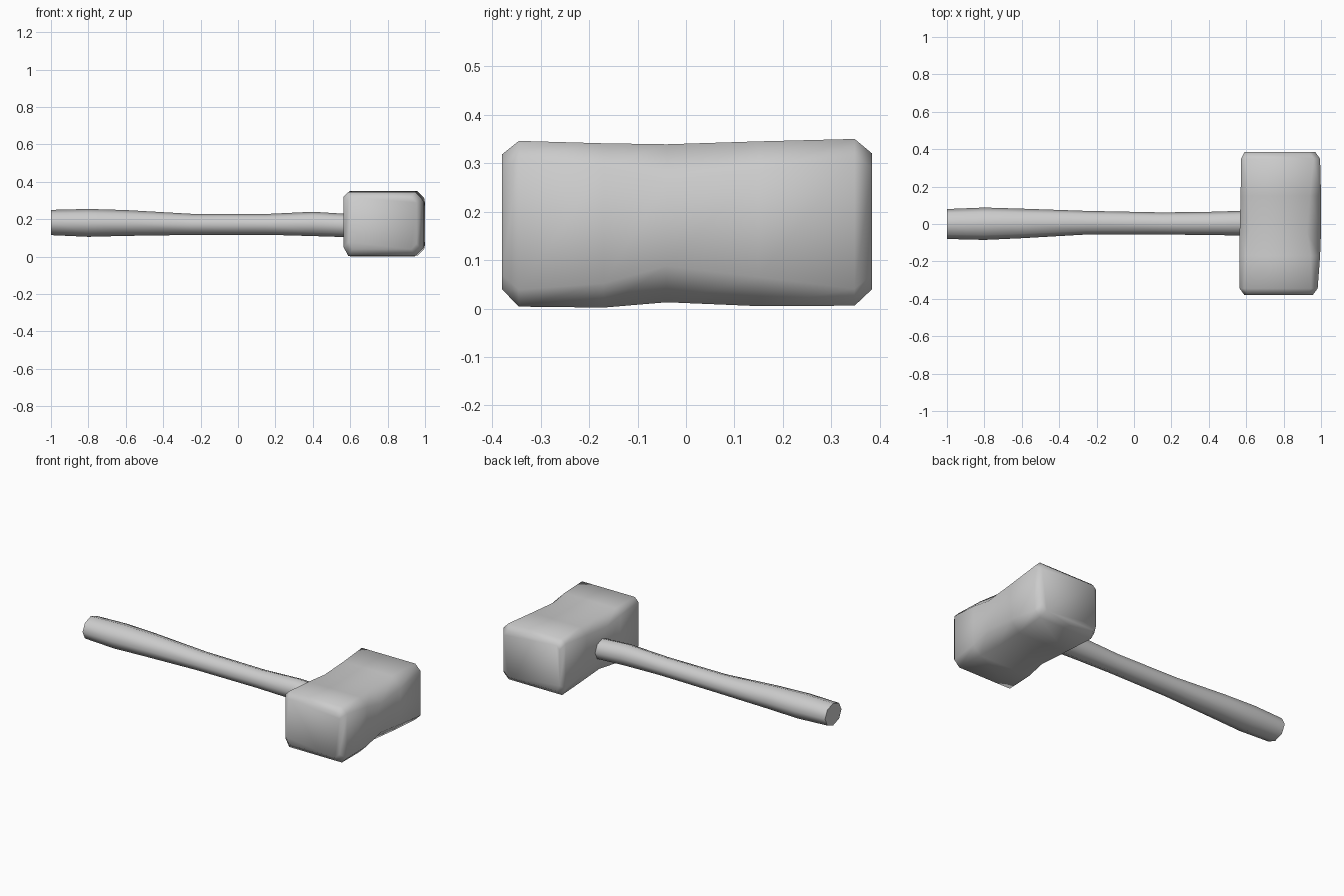
import bpy, bmesh, math

if "Cube" in bpy.data.objects:
    bpy.data.objects.remove(bpy.data.objects["Cube"])


def loft(name, rings):
    """Skin a list of equal-length point rings and cap both ends."""
    bm = bmesh.new()
    loops = [[bm.verts.new(p) for p in ring] for ring in rings]
    n = len(loops[0])
    for a, b in zip(loops, loops[1:]):
        for i in range(n):
            j = (i + 1) % n
            bm.faces.new((a[i], a[j], b[j], b[i]))
    bm.faces.new(loops[0])
    bm.faces.new(loops[-1])
    bmesh.ops.recalc_face_normals(bm, faces=bm.faces[:])
    mesh = bpy.data.meshes.new(name)
    bm.to_mesh(mesh)
    bm.free()
    obj = bpy.data.objects.new(name, mesh)
    bpy.context.collection.objects.link(obj)
    bpy.ops.object.select_all(action='DESELECT')
    obj.select_set(True)
    bpy.context.view_layer.objects.active = obj
    bpy.ops.object.shade_smooth_by_angle(angle=math.radians(60))
    return obj


def head_ring(y, x0, x1, z0, z1, c):
    """Rectangle in xz with chamfered corners."""
    d = c * 0.7
    return [(x, y, z) for x, z in (
        (x0 + d, z0), (x1 - c, z0), (x1, z0 + c), (x1, z1 - c),
        (x1 - c, z1), (x0 + d, z1), (x0, z1 - d), (x0, z0 + c * 1.3))]


def handle_ring(x, y0, y1, z0, z1, sides=8):
    """Elliptical polygon in yz."""
    pts = []
    for i in range(sides):
        a = 2 * math.pi * i / sides
        pts.append((x, (y0 + y1) / 2 + (y1 - y0) / 2 * math.cos(a),
                    (z0 + z1) / 2 + (z1 - z0) / 2 * math.sin(a)))
    return pts


# Worn mallet head: chamfers widen towards the waist
loft("mallet_head", [head_ring(*r) for r in (
    (-0.380, 0.590, 0.955, 0.040, 0.318, 0.030),
    (-0.345, 0.565, 0.982, 0.004, 0.346, 0.035),
    (-0.170, 0.565, 0.995, 0.002, 0.341, 0.050),
    (-0.040, 0.565, 1.000, 0.013, 0.339, 0.075),
    (0.150, 0.570, 1.000, 0.005, 0.345, 0.060),
    (0.348, 0.573, 0.995, 0.006, 0.350, 0.035),
    (0.384, 0.590, 0.970, 0.040, 0.320, 0.030))])

# Handle swelling towards the grip end
loft("handle", [handle_ring(*r) for r in (
    (-1.00, -0.080, 0.080, 0.115, 0.250),
    (-0.80, -0.085, 0.088, 0.106, 0.255),
    (-0.60, -0.076, 0.082, 0.111, 0.249),
    (-0.25, -0.056, 0.070, 0.116, 0.229),
    (0.15, -0.056, 0.062, 0.117, 0.228),
    (0.40, -0.059, 0.065, 0.110, 0.240),
    (0.62, -0.062, 0.072, 0.103, 0.226))])
